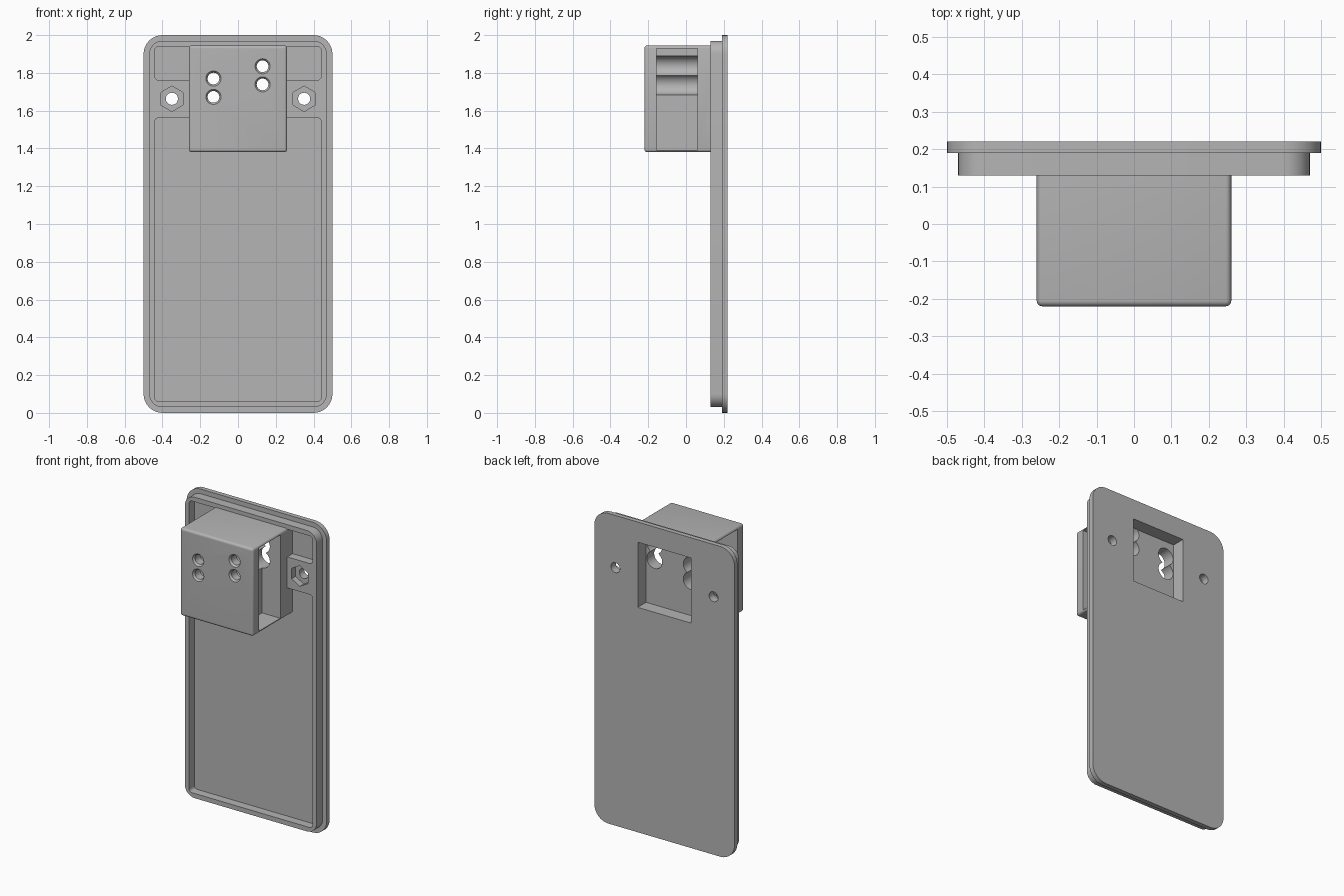
import bpy, bmesh, math

cube = bpy.data.objects.get("Cube")
if cube:
    bpy.data.objects.remove(cube, do_unlink=True)

grey = bpy.data.materials.new("plain grey")
grey.use_nodes = True
colour = (0.46, 0.46, 0.46, 1)
grey.diffuse_color = colour
grey.node_tree.nodes["Principled BSDF"].inputs["Base Color"].default_value = colour


def rounded(x0, x1, z0, z1, r, steps=8):
    """Outline of a rectangle with rounded corners."""
    if r == 0:
        return [(x0, z0), (x1, z0), (x1, z1), (x0, z1)]
    centres = [(x1 - r, z1 - r), (x0 + r, z1 - r), (x0 + r, z0 + r), (x1 - r, z0 + r)]
    pts = []
    for q, (cx, cz) in enumerate(centres):
        for i in range(steps + 1):
            a = math.pi / 2 * (q + i / steps)
            pts.append((cx + r * math.cos(a), cz + r * math.sin(a)))
    return pts


def circle(x, z, r, n=40):
    """Outline of a regular polygon with a vertex on top."""
    return [(x + r * math.sin(math.tau * i / n), z + r * math.cos(math.tau * i / n))
            for i in range(n)]


def prism(name, pts, y0, y1, front_bevel=0, end_pts=None):
    """Solid between an outline at y0 and one at y1."""
    bm = bmesh.new()
    front = [bm.verts.new((x, y0, z)) for x, z in pts]
    back = [bm.verts.new((x, y1, z)) for x, z in (end_pts or pts)]
    cap = bm.faces.new(front)
    bm.faces.new(back[::-1])
    n = len(front)
    for i in range(n):
        j = (i + 1) % n
        bm.faces.new((front[j], front[i], back[i], back[j]))
    bmesh.ops.recalc_face_normals(bm, faces=bm.faces[:])
    if front_bevel:
        bmesh.ops.bevel(bm, geom=list(cap.edges), offset=front_bevel, segments=4,
                        profile=0.5, affect='EDGES', clamp_overlap=True)
    mesh = bpy.data.meshes.new(name)
    bm.to_mesh(mesh)
    bm.free()
    obj = bpy.data.objects.new(name, mesh)
    bpy.context.collection.objects.link(obj)
    mesh.materials.append(grey)
    return obj


def combine(target, tool, operation):
    """Apply a boolean and discard the tool."""
    tool.hide_render = True
    bpy.context.view_layer.objects.active = target
    mod = target.modifiers.new("boolean", 'BOOLEAN')
    mod.operation = operation
    mod.solver = 'EXACT'
    mod.object = tool
    bpy.ops.object.modifier_apply(modifier=mod.name)
    bpy.data.objects.remove(tool, do_unlink=True)


def cut(pts, y0, y1, end_pts=None):
    combine(body, prism("cutter", pts, y0, y1, end_pts=end_pts), 'DIFFERENCE')


# Cover plate with a raised inner lip
body = prism("cover_plate_with_housing", rounded(-0.5, 0.5, 0, 2, 0.1), 0.19, 0.22)
combine(body, prism("lip", rounded(-0.47, 0.47, 0.03, 1.97, 0.07), 0.13, 0.2), 'UNION')

# Pockets below and above the screw bosses
cut(rounded(-0.44, 0.44, 0.06, 1.562, 0.02), 0.0, 0.185)
cut(rounded(-0.44, 0.44, 1.762, 1.94, 0.02), 0.0, 0.185)

# Protruding housing with soft front edges
combine(body, prism("housing", rounded(-0.26, 0.26, 1.38, 1.945, 0.015, 4),
                    -0.22, 0.2, front_bevel=0.016), 'UNION')

# Rectangular recess in the back
cut(rounded(-0.19, 0.19, 1.45, 1.87, 0), 0.135, 0.3)

# Side windows, nut traps and screw holes
for s in (-1, 1):
    xs = sorted((s * 0.13, s * 0.4))
    cut(rounded(*xs, 1.393, 1.93, 0), -0.155, 0.06)
    cut(circle(s * 0.35, 1.663, 0.067, 6), 0.05, 0.17)
    cut(circle(s * 0.35, 1.663, 0.032), 0.1, 0.3)

# Paired front holes with wide bores behind
for x, z in ((-0.13, 1.77), (-0.13, 1.673), (0.13, 1.835), (0.13, 1.739)):
    cut(circle(x, z, 0.055), -0.155, 0.138)
    cut(circle(x, z, 0.031), -0.3, -0.1)
    cut(circle(x, z, 0.043), -0.224, -0.206, circle(x, z, 0.03))

# Smooth the curved walls and keep hard edges
bpy.ops.object.select_all(action='DESELECT')
body.select_set(True)
bpy.context.view_layer.objects.active = body
bpy.ops.object.shade_smooth_by_angle(angle=math.radians(30))
